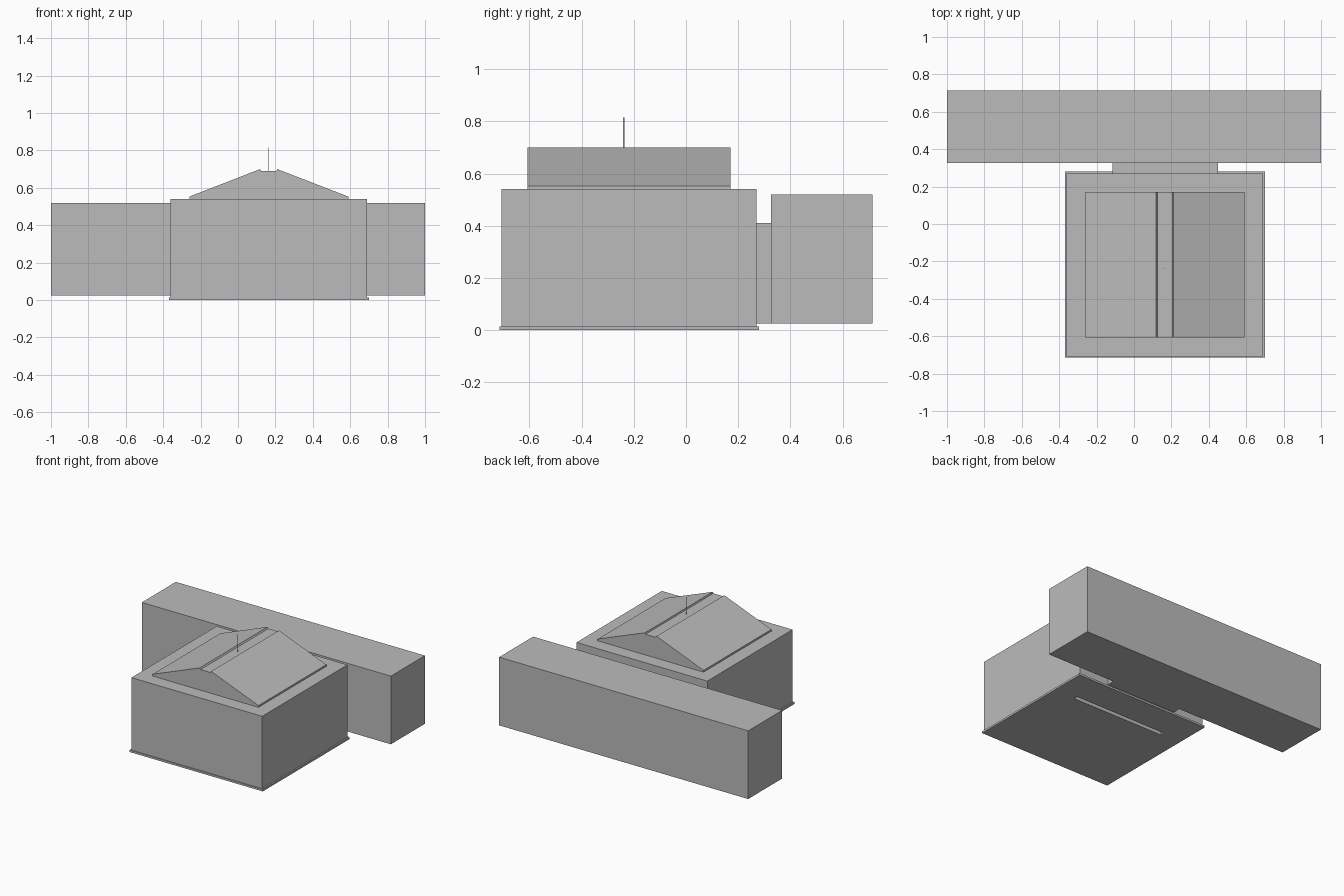
import bpy
import bmesh

cube = bpy.data.objects.get("Cube")
if cube:
    bpy.data.objects.remove(cube, do_unlink=True)

grey = bpy.data.materials.new("plain grey")
grey.use_nodes = True
colour = (0.5, 0.5, 0.5, 1)
grey.diffuse_color = colour
grey.node_tree.nodes["Principled BSDF"].inputs["Base Color"].default_value = colour


def prism(name, profile, y0, y1):
    """Extrude an x-z outline from y0 to y1."""
    bm = bmesh.new()
    face = bm.faces.new([bm.verts.new((x, y0, z)) for x, z in profile])
    side = bmesh.ops.extrude_face_region(bm, geom=[face])["geom"]
    bmesh.ops.translate(bm, vec=(0, y1 - y0, 0),
                        verts=[v for v in side if isinstance(v, bmesh.types.BMVert)])
    bmesh.ops.recalc_face_normals(bm, faces=bm.faces)
    mesh = bpy.data.meshes.new(name)
    bm.to_mesh(mesh)
    bm.free()
    mesh.materials.append(grey)
    obj = bpy.data.objects.new(name, mesh)
    bpy.context.collection.objects.link(obj)
    return obj


def box(name, x0, x1, y0, y1, z0, z1):
    return prism(name, [(x0, z0), (x1, z0), (x1, z1), (x0, z1)], y0, y1)


# Main hall on its thin plinth
plinth = box("plinth", -0.37, 0.70, -0.715, 0.28, 0, 0.014)
hall = box("main_hall", -0.36, 0.69, -0.708, 0.27, 0.014, 0.54)

# Long rear wing and the link to the hall
box("rear_wing", -1, 1, 0.325, 0.715, 0.025, 0.52)
box("link_corridor", -0.115, 0.45, 0.27, 0.325, 0.025, 0.41)

# Pitched roof with low eaves and a sunken ridge channel
prism("roof", [(-0.26, 0.54), (0.59, 0.54), (0.59, 0.553), (0.21, 0.70),
               (0.206, 0.69), (0.125, 0.69), (0.118, 0.70), (-0.26, 0.553)],
      -0.608, 0.17)

# Mast in the ridge channel
box("mast", 0.163, 0.167, -0.241, -0.236, 0.69, 0.815)

# Narrow slot in the underside
cutter = box("slot_cutter", -0.21, 0.53, 0.02, 0.05, -0.05, 0.08)
cutter.hide_render = True
cutter.hide_viewport = True
for part in (plinth, hall):
    cut = part.modifiers.new("floor slot", "BOOLEAN")
    cut.operation = "DIFFERENCE"
    cut.solver = "EXACT"
    cut.object = cutter
